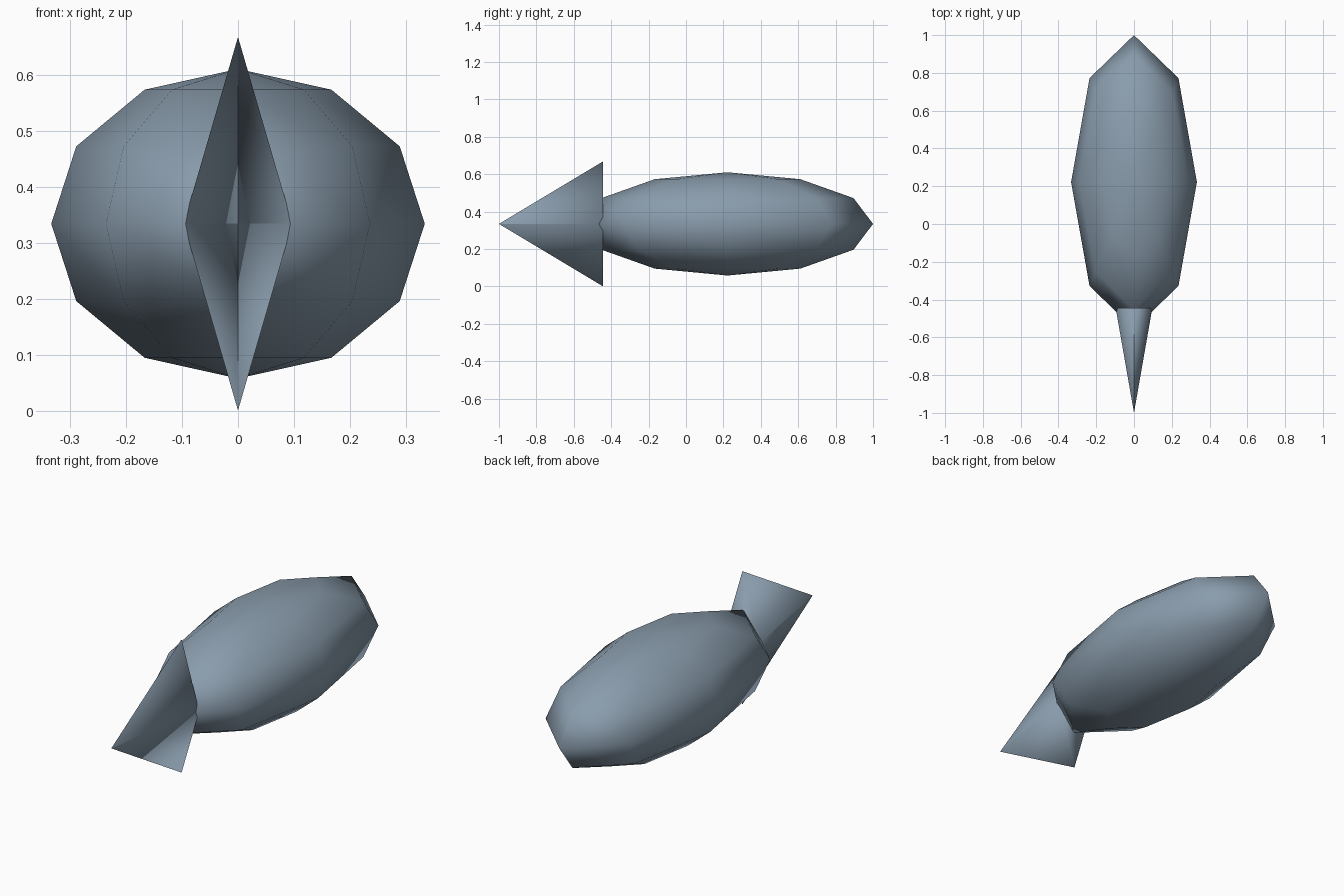
import bpy
import bmesh
from mathutils import Matrix, Vector

if "Cube" in bpy.data.objects:
    bpy.data.objects.remove(bpy.data.objects["Cube"], do_unlink=True)

MID_Z = 0.334

slate = bpy.data.materials.new("slate_blue")
slate.use_nodes = True
colour = (0.25, 0.33, 0.41, 1.0)
slate.diffuse_color = colour
slate.node_tree.nodes["Principled BSDF"].inputs["Base Color"].default_value = colour


def finish(bm, name, location):
    """Turn a bmesh into a smooth shaded, coloured object."""
    bmesh.ops.recalc_face_normals(bm, faces=bm.faces)
    for face in bm.faces:
        face.smooth = True
    mesh = bpy.data.meshes.new(name)
    bm.to_mesh(mesh)
    bm.free()
    mesh.materials.append(slate)
    obj = bpy.data.objects.new(name, mesh)
    obj.location = location
    bpy.context.scene.collection.objects.link(obj)
    return obj


# Body: coarse sphere stretched along y
bm = bmesh.new()
bmesh.ops.create_uvsphere(bm, u_segments=8, v_segments=6, radius=1,
                          matrix=Matrix.Diagonal((0.333, 0.778, 0.276, 1)))
finish(bm, "body", (0, 0.222, MID_Z))

# Tail fin: flattened four-sided cone, with creased edges meeting at the tip
bm = bmesh.new()
half_width, half_height, length = 0.097, 0.333, 0.555
rim = [bm.verts.new(Vector(p)) for p in (
    (half_width, 0, 0), (0, 0, half_height),
    (-half_width, 0, 0), (0, 0, -half_height))]
bm.faces.new(rim[::-1])
for i, corner in enumerate(rim):
    tip = bm.verts.new((0, -length, 0))
    bm.faces.new((corner, rim[(i + 1) % len(rim)], tip))
finish(bm, "tail_fin", (0, -0.445, MID_Z))
